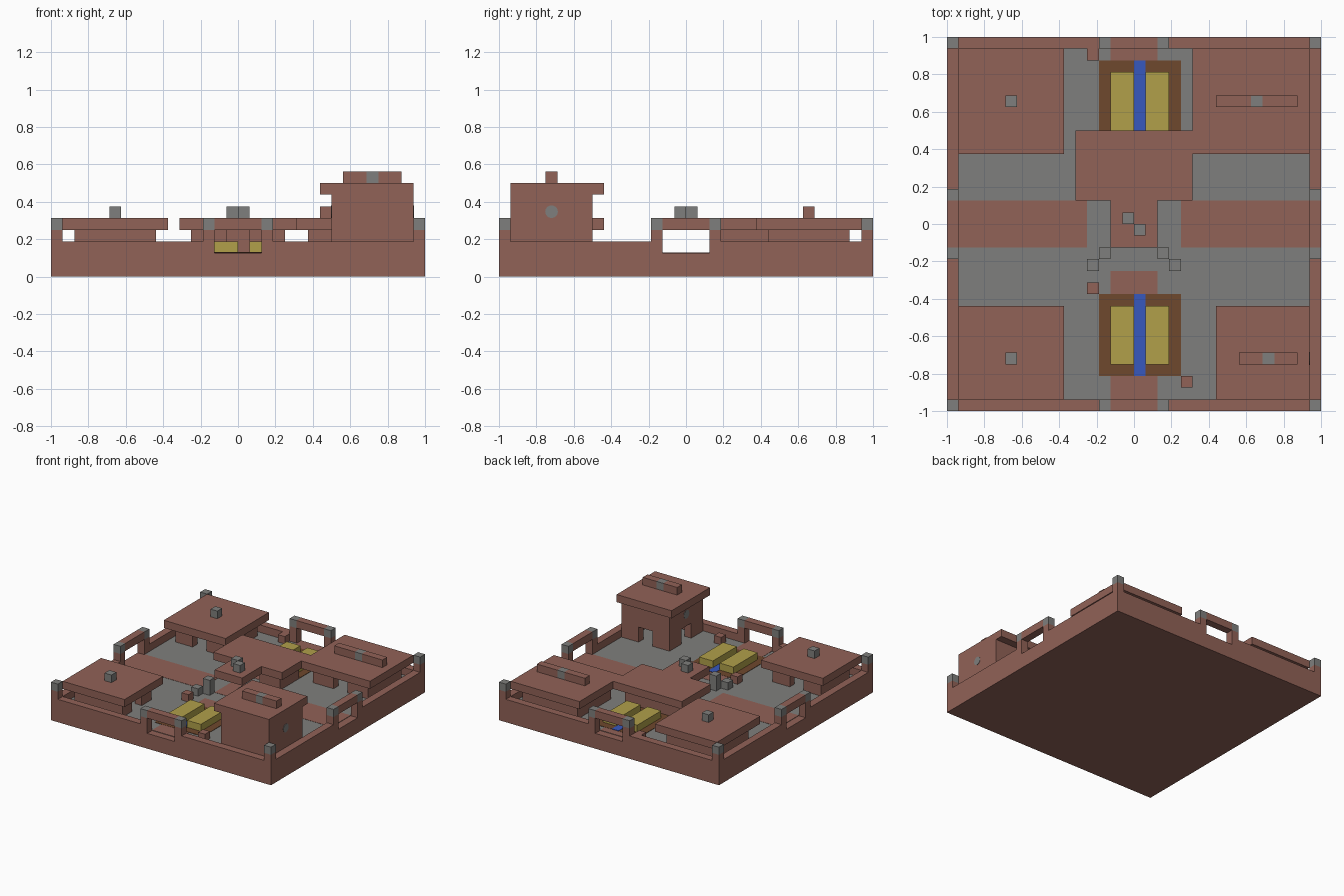
import bpy
import math

if "Cube" in bpy.data.objects:
    bpy.data.objects.remove(bpy.data.objects["Cube"], do_unlink=True)

U = 1 / 16  # one building block


def srgb(v):
    v /= 255
    return v / 12.92 if v < 0.04 else ((v + 0.055) / 1.055) ** 2.4


def material(name, *rgb):
    m = bpy.data.materials.new(name)
    col = [srgb(v) for v in rgb] + [1]
    m.use_nodes = True
    m.diffuse_color = col
    bsdf = m.node_tree.nodes["Principled BSDF"]
    bsdf.inputs["Base Color"].default_value = col
    bsdf.inputs["Roughness"].default_value = 0.9
    return m


BRICK = material("brick_red", 145, 98, 87)
STONE = material("stone_grey", 127, 127, 125)
CROP = material("crop_yellow", 177, 160, 74)
SOIL = material("soil_brown", 111, 72, 45)
WATER = material("water_blue", 55, 88, 190)


def box(name, x0, x1, y0, y1, z0, z1, mat=BRICK):
    """Axis-aligned box given in block units."""
    bpy.ops.mesh.primitive_cube_add(
        size=1, location=((x0 + x1) * U / 2, (y0 + y1) * U / 2, (z0 + z1) * U / 2))
    ob = bpy.context.object
    ob.name = name
    ob.scale = ((x1 - x0) * U, (y1 - y0) * U, (z1 - z0) * U)
    bpy.ops.object.transform_apply(location=False, rotation=False, scale=True)
    ob.data.materials.append(mat)
    return ob


def wall(name, axis, start, end, low, top, door):
    """One-block-thick wall along an axis, with an optional central doorway."""
    def part(label, a, b, z0, z1):
        span = (a, b, low, low + 1) if axis == "x" else (low, low + 1, a, b)
        box(name + label, *span, z0, z1)
    if not door:
        part("", start, end, 2, top)
        return
    mid = (start + end) / 2
    part("_jamb_a", start, mid - 1, 2, top)
    part("_jamb_b", mid + 1, end, 2, top)
    if top > 4:
        part("_lintel", mid - 1, mid + 1, 4, top)


def building(name, x0, x1, y0, y1, top, doors):
    """Hollow house; doors lists the sides with a doorway."""
    wall(name + "_front_wall", "x", x0, x1, y0, top, "front" in doors)
    wall(name + "_back_wall", "x", x0, x1, y1 - 1, top, "back" in doors)
    wall(name + "_right_wall", "y", y0 + 1, y1 - 1, x0, top, "right" in doors)
    wall(name + "_left_wall", "y", y0 + 1, y1 - 1, x1 - 1, top, "left" in doors)


# Ground slab, paving and paths
box("ground_slab", -16, 16, -16, 16, 0, 2)
box("courtyard_paving", -15, 15, -15, 15, 2, 2.03, STONE)
box("centre_floor", -2, 2, -2, 2, 2, 2.06)
for s, side in ((-1, "right"), (1, "left")):
    box(side + "_path", *sorted((s * 4, s * 15)), -2, 2, 2, 2.06)
box("front_path", -2, 2, -15, -4, 2, 2.06)
box("back_path", -2, 2, 4, 15, 2, 2.06)

# Perimeter walls, gates and corner posts
for s, back in ((-1, "front"), (1, "back")):
    lo, hi = sorted((s * 15, s * 16))
    for t, left in ((-1, "right"), (1, "left")):
        a, b = sorted((t * 2, t * 16))
        c, d = sorted((t * 2, t * 15))
        e, f = sorted((t * 2, t * 3))
        g, h = sorted((t * 15, t * 16))
        side = "left" if s > 0 else "right"
        box(f"{back}_wall_{left}", a, b, lo, hi, 2, 3)
        box(f"{side}_wall_{t}", lo, hi, c, d, 2, 3)
        box(f"{back}_gate_post_{left}", e, f, lo, hi, 3, 4)
        box(f"{back}_gate_cap_{left}", e, f, lo, hi, 4, 5, STONE)
        box(f"{side}_gate_post_{t}", lo, hi, e, f, 3, 4)
        box(f"{side}_gate_cap_{t}", lo, hi, e, f, 4, 5, STONE)
        box(f"{back}_{left}_corner_post", g, h, lo, hi, 3, 4)
        box(f"{back}_{left}_corner_cap", g, h, lo, hi, 4, 5, STONE)
    box(back + "_gate_lintel", -2, 2, lo, hi, 4, 5)
    box(side + "_gate_lintel", lo, hi, -2, 2, 4, 5)

# Low houses with flat roofs
building("back_left_house", 6, 14, 7, 14, 4, ["front"])
box("back_left_roof", 5, 15, 6, 15, 4, 5)
box("back_left_ridge_a", 7, 10, 10, 11, 5, 6)
box("back_left_ridge_b", 11, 14, 10, 11, 5, 6)
box("back_left_ridge_stone", 10, 11, 10, 11, 5, 6, STONE)

building("back_right_house", -14, -7, 7, 14, 4, ["front", "left"])
box("back_right_roof", -15, -6, 6, 15, 4, 5)
box("back_right_roof_stone", -11, -10, 10, 11, 5, 6, STONE)

building("front_right_house", -14, -7, -14, -8, 4, ["back", "left"])
box("front_right_roof", -15, -6, -15, -7, 4, 5)
box("front_right_roof_stone", -11, -10, -12, -11, 5, 6, STONE)

# Central hall with its canopy
building("central_hall", -4, 4, 3, 7, 4, ["front"])
box("central_roof", -5, 5, 2, 8, 4, 5)
box("central_canopy", -2, 2, -2, 2, 4, 5)
box("canopy_stone_a", -1, 0, 0, 1, 5, 6, STONE)
box("canopy_stone_b", 0, 1, -1, 0, 5, 6, STONE)

# Tower with round windows
building("tower", 8, 15, -15, -8, 7, ["back", "right"])
box("tower_roof", 7, 15, -15, -7, 7, 8)
box("tower_ridge_a", 9, 11, -12, -11, 8, 9)
box("tower_ridge_b", 12, 14, -12, -11, 8, 9)
box("tower_ridge_stone", 11, 12, -12, -11, 8, 9, STONE)
for x, side in ((8, "right"), (15, "left")):
    bpy.ops.mesh.primitive_cylinder_add(
        vertices=16, radius=0.034, depth=0.006,
        location=(x * U, -11.5 * U, 5.55 * U), rotation=(0, math.pi / 2, 0))
    window = bpy.context.object
    window.name = f"tower_{side}_round_window"
    window.data.materials.append(STONE)

# Garden plots with a water channel between two crop beds
for y, name in ((-13, "front"), (7, "back")):
    box(name + "_soil", -3, 4, y, y + 7, 2, 2.08, SOIL)
    box(name + "_channel", 0, 1, y, y + 7, 2, 2.12, WATER)
    box(name + "_crop_a", -2, 0, y + 1, y + 6, 2, 3, CROP)
    box(name + "_crop_b", 1, 3, y + 1, y + 6, 2, 3, CROP)

# Free-standing blocks in the courtyard
for x in (-3, 2):
    box("stone_pillar", x, x + 1, -3, -2, 2, 4, STONE)
for x in (-4, 3):
    box("stone_block", x, x + 1, -4, -3, 2, 3, STONE)
for x, y in ((-4, -6), (4, -14), (-4, 14)):
    box("brick_block", x, x + 1, y, y + 1, 2, 3)
